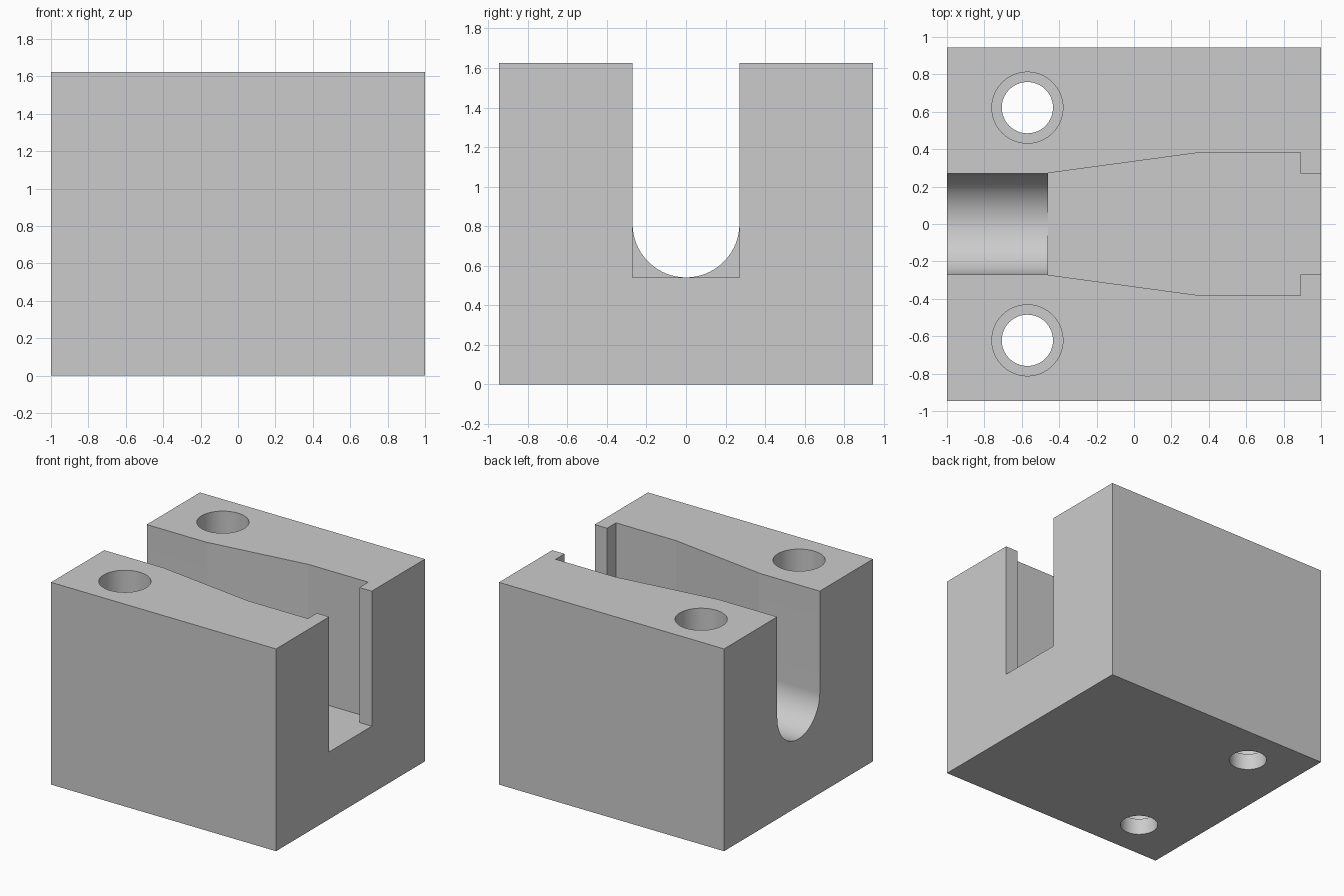
import bpy, bmesh, math
from mathutils import Vector

cube = bpy.data.objects.get("Cube")
if cube:
    bpy.data.objects.remove(cube, do_unlink=True)

HEIGHT, FLOOR, SLOT = 1.625, 0.54, 0.27
ABOVE = HEIGHT + 0.2

grey = bpy.data.materials.new("plain_grey")
grey.use_nodes = True
grey.diffuse_color = (0.6, 0.6, 0.6, 1)
grey.node_tree.nodes["Principled BSDF"].inputs["Base Color"].default_value = (0.6, 0.6, 0.6, 1)


def prism(name, outline, offset):
    """Extrude a closed outline of 3D points along an offset vector."""
    bm = bmesh.new()
    face = bm.faces.new([bm.verts.new(p) for p in outline])
    ext = bmesh.ops.extrude_face_region(bm, geom=[face])
    verts = [g for g in ext["geom"] if isinstance(g, bmesh.types.BMVert)]
    bmesh.ops.translate(bm, verts=verts, vec=Vector(offset))
    bmesh.ops.recalc_face_normals(bm, faces=bm.faces)
    mesh = bpy.data.meshes.new(name)
    bm.to_mesh(mesh)
    bm.free()
    mesh.materials.append(grey)
    obj = bpy.data.objects.new(name, mesh)
    bpy.context.collection.objects.link(obj)
    return obj


def cylinder(name, x, y, radius, low, high, sides=64):
    ring = [(x + radius * math.cos(2 * math.pi * i / sides),
             y + radius * math.sin(2 * math.pi * i / sides), low) for i in range(sides)]
    return prism(name, ring, (0, 0, high - low))


def cut(target, cutter):
    """Subtract the cutter, then remove it."""
    cutter.hide_render = True
    bpy.context.view_layer.objects.active = target
    mod = target.modifiers.new("cut", "BOOLEAN")
    mod.operation, mod.solver, mod.object = "DIFFERENCE", "EXACT", cutter
    bpy.ops.object.modifier_apply(modifier=mod.name)
    bpy.data.objects.remove(cutter, do_unlink=True)


# Solid block
block = prism("slotted_block", [(-1, -0.945, 0), (1, -0.945, 0), (1, 0.945, 0), (-1, 0.945, 0)],
              (0, 0, HEIGHT))

# Flat-floored tapered pocket with a narrow lipped mouth
half = [(-0.46, SLOT + 0.002), (0.36, 0.383), (0.89, 0.383), (0.89, SLOT), (1.2, SLOT)]
outline = [(x, -y, FLOOR) for x, y in half] + [(x, y, FLOOR) for x, y in reversed(half)]
cut(block, prism("pocket_cutter", outline, (0, 0, ABOVE - FLOOR)))

# Round-bottomed channel running into the pocket
centre = FLOOR + SLOT + 0.001
steps = 48
arc = [(-1.2, -SLOT * math.cos(math.pi * i / steps), centre - SLOT * math.sin(math.pi * i / steps))
       for i in range(steps + 1)]
arc += [(-1.2, SLOT, ABOVE), (-1.2, -SLOT, ABOVE)]
cut(block, prism("channel_cutter", arc, (0.8, 0, 0)))

# Counterbored bolt holes on both sides
for side in (-1, 1):
    cut(block, cylinder("bolt_hole_cutter", -0.57, side * 0.622, 0.137, -0.2, 0.5))
    cut(block, cylinder("counterbore_cutter", -0.57, side * 0.622, 0.19, 0.13, ABOVE))

# Smooth the curved walls, keep edges sharp
bpy.ops.object.select_all(action="DESELECT")
block.select_set(True)
bpy.context.view_layer.objects.active = block
bpy.ops.object.shade_smooth_by_angle(angle=math.radians(7))
